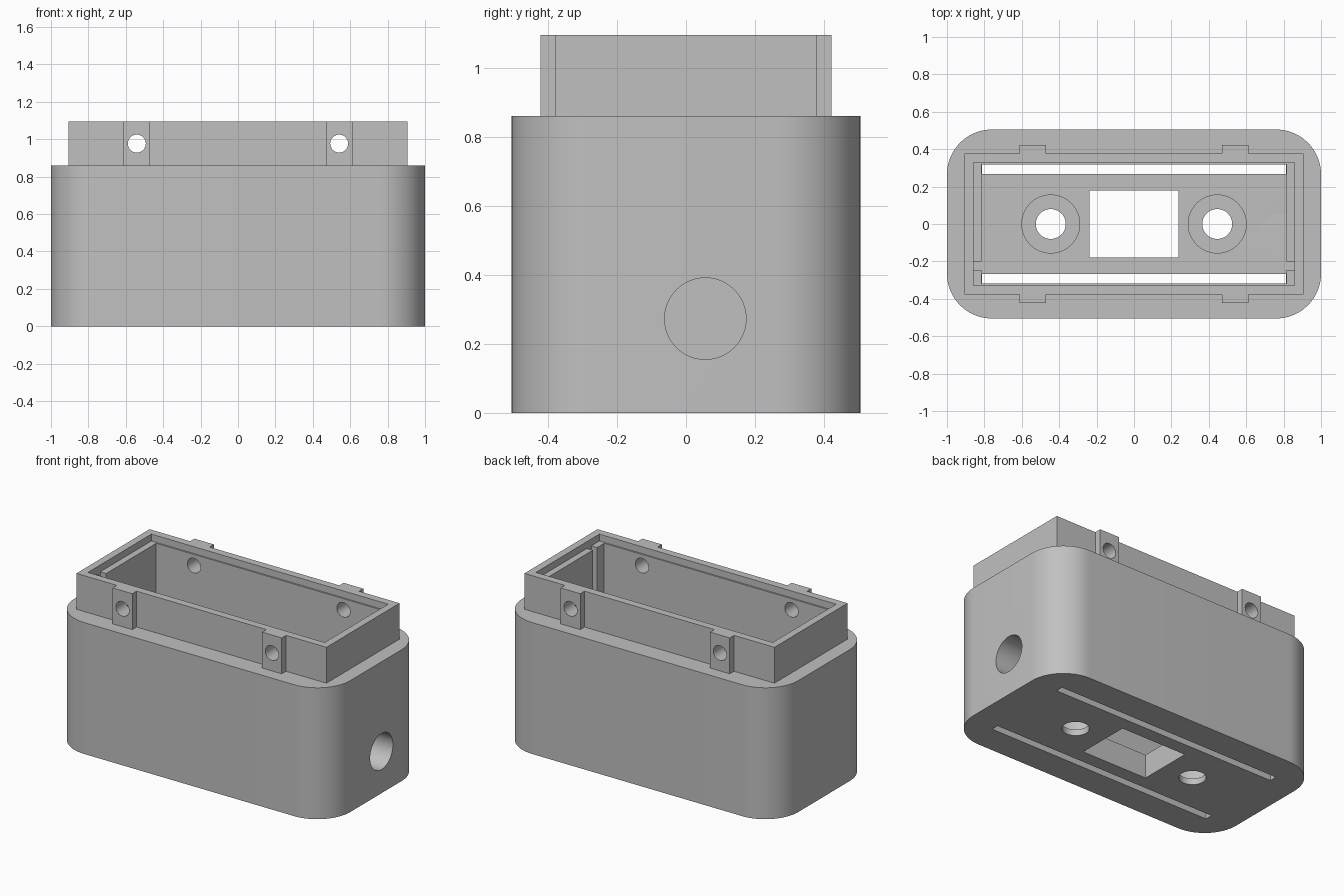
import bpy, bmesh, math
from mathutils import Matrix

old = bpy.data.objects.get("Cube")
if old:
    bpy.data.objects.remove(old, do_unlink=True)

grey = bpy.data.materials.new("light grey plastic")
grey.use_nodes = True
COLOUR = (0.53, 0.53, 0.53, 1)
grey.diffuse_color = COLOUR
grey.node_tree.nodes["Principled BSDF"].inputs["Base Color"].default_value = COLOUR


def finish(name, bm):
    bmesh.ops.recalc_face_normals(bm, faces=bm.faces)
    mesh = bpy.data.meshes.new(name)
    bm.to_mesh(mesh)
    bm.free()
    mesh.materials.append(grey)
    obj = bpy.data.objects.new(name, mesh)
    bpy.context.collection.objects.link(obj)
    return obj


def box(name, x, y, z):
    """Box from (min, max) pairs."""
    bm = bmesh.new()
    bmesh.ops.create_cube(bm, size=1)
    for v in bm.verts:
        v.co = [r[0] if c < 0 else r[1] for c, r in zip(v.co, (x, y, z))]
    return finish(name, bm)


def cylinder(name, centre, radius, length, axis="Z"):
    turn = {"X": Matrix.Rotation(math.pi / 2, 4, "Y"),
            "Y": Matrix.Rotation(math.pi / 2, 4, "X"),
            "Z": Matrix.Identity(4)}[axis]
    bm = bmesh.new()
    bmesh.ops.create_cone(bm, cap_ends=True, segments=48, radius1=radius,
                          radius2=radius, depth=length,
                          matrix=Matrix.Translation(centre) @ turn)
    return finish(name, bm)


def rounded_block(name, hx, hy, radius, height, steps=16):
    bm = bmesh.new()
    ring = []
    for q, (sx, sy) in enumerate(((1, 1), (-1, 1), (-1, -1), (1, -1))):
        for i in range(steps + 1):
            a = (q + i / steps) * math.pi / 2
            ring.append(bm.verts.new((sx * (hx - radius) + radius * math.cos(a),
                                      sy * (hy - radius) + radius * math.sin(a), 0)))
    face = bm.faces.new(ring)
    top = bmesh.ops.extrude_face_region(bm, geom=[face])["geom"]
    bmesh.ops.translate(bm, vec=(0, 0, height),
                        verts=[g for g in top if isinstance(g, bmesh.types.BMVert)])
    return finish(name, bm)


def combine(target, tool, operation):
    mod = target.modifiers.new(tool.name, "BOOLEAN")
    mod.operation, mod.object, mod.solver = operation, tool, "EXACT"
    bpy.context.view_layer.objects.active = target
    bpy.ops.object.modifier_apply(modifier=mod.name)
    bpy.data.objects.remove(tool, do_unlink=True)


FLOOR, SHOULDER, TOP = 0.155, 0.86, 1.095

# Rounded outer body with a rectangular collar and four screw lugs
housing = rounded_block("housing", 1, 0.505, 0.24, SHOULDER)
combine(housing, box("collar", (-0.905, 0.905), (-0.378, 0.378), (0.5, TOP)), "UNION")
for sx in (-1, 1):
    lug_x = sorted((sx * 0.47, sx * 0.612))
    combine(housing, box("lugs", lug_x, (-0.422, 0.422), (0.6, TOP)), "UNION")

# Main cavity and the shallow lid recess around its mouth
cuts = [box("cavity", (-0.815, 0.815), (-0.318, 0.318), (FLOOR, 1.3)),
        box("lid_recess", (-0.857, 0.857), (-0.328, 0.328), (1.05, 1.3)),
        # Board groove in both end walls
        box("board_groove", (-0.857, 0.857), (-0.245, -0.2), (FLOOR, 1.2)),
        # Window in the floor
        box("floor_window", (-0.237, 0.237), (-0.178, 0.178), (-0.2, 0.4)),
        # Cable hole through one end wall
        cylinder("cable_hole", (0.95, 0.056, 0.273), 0.118, 0.4, "X")]
for s in (-1, 1):
    # Long floor slots, counterbored floor holes and lid screw holes
    slot_y = sorted((s * 0.268, s * 0.317))
    cuts += [box("floor_slot", (-0.814, 0.814), slot_y, (-0.2, 0.4)),
             cylinder("floor_hole", (s * 0.445, 0, 0), 0.08, 0.6),
             cylinder("counterbore", (s * 0.445, 0, 0.24), 0.155, 0.4),
             cylinder("lid_screw_hole", (s * 0.541, 0, 0.977), 0.048, 1.2, "Y")]
for cut in cuts:
    combine(housing, cut, "DIFFERENCE")

# Smooth rounds, crisp edges
bpy.ops.object.select_all(action="DESELECT")
housing.select_set(True)
bpy.context.view_layer.objects.active = housing
bpy.ops.object.shade_smooth_by_angle(angle=math.radians(30))
